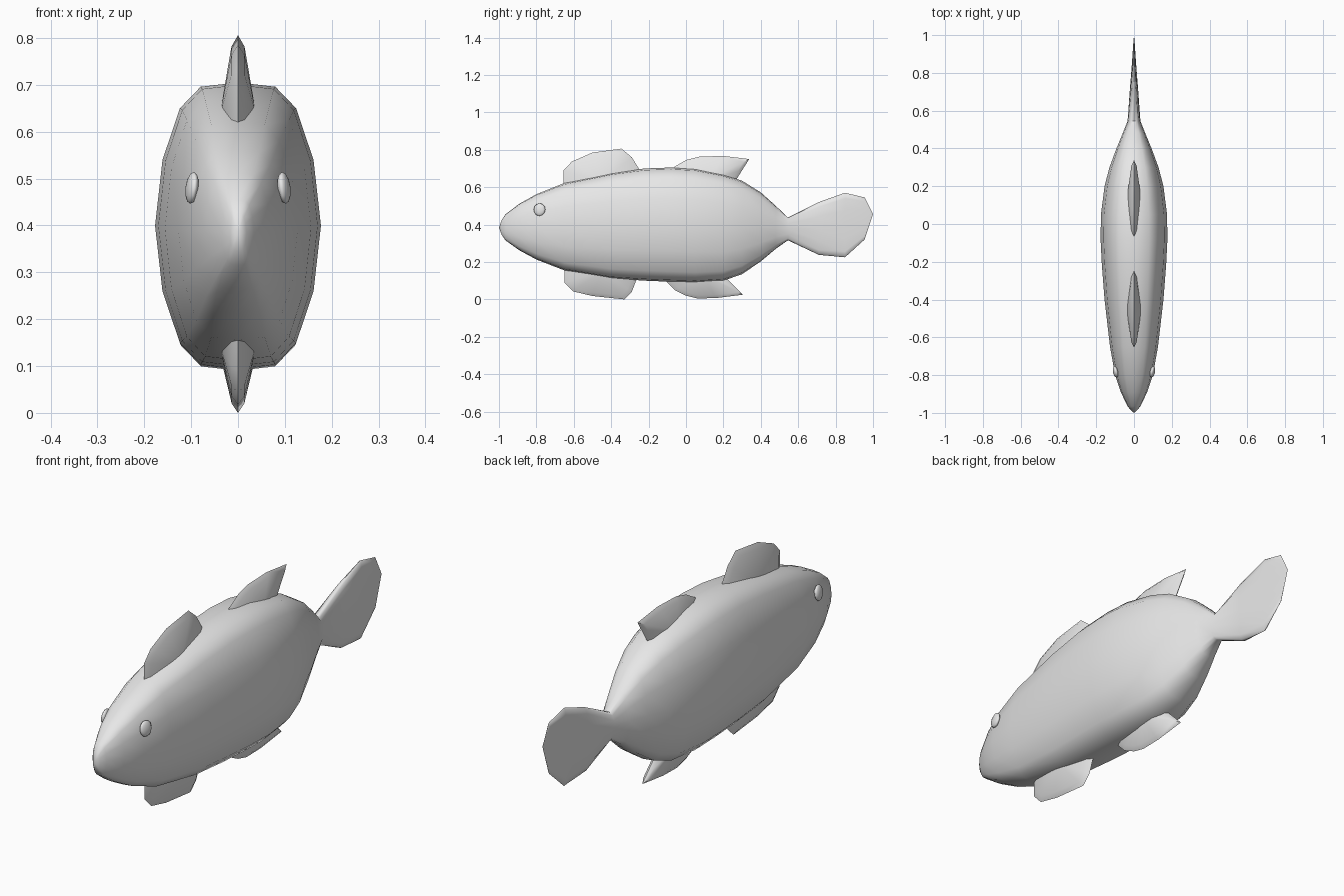
import bpy, bmesh, math

if "Cube" in bpy.data.objects:
    bpy.data.objects.remove(bpy.data.objects["Cube"])

skin = bpy.data.materials.new("pale grey")
skin.diffuse_color = (0.8, 0.8, 0.8, 1)
skin.use_nodes = True
skin.node_tree.nodes["Principled BSDF"].inputs["Base Color"].default_value = skin.diffuse_color


def finish(bm, name, angle):
    bmesh.ops.recalc_face_normals(bm, faces=bm.faces)
    mesh = bpy.data.meshes.new(name)
    bm.to_mesh(mesh)
    bm.free()
    mesh.materials.append(skin)
    ob = bpy.data.objects.new(name, mesh)
    bpy.context.collection.objects.link(ob)
    bpy.ops.object.select_all(action='DESELECT')
    ob.select_set(True)
    bpy.context.view_layer.objects.active = ob
    bpy.ops.object.shade_smooth_by_angle(angle=math.radians(angle))
    return ob


# Body and tail: one loft of 16-sided sections (y, half width, bottom, top)
stations = [
    (-0.985, 0.018, 0.345, 0.425), (-0.965, 0.034, 0.315, 0.455),
    (-0.89, 0.070, 0.262, 0.512), (-0.80, 0.100, 0.213, 0.562),
    (-0.65, 0.127, 0.155, 0.622), (-0.40, 0.156, 0.112, 0.675),
    (-0.22, 0.170, 0.100, 0.700), (-0.08, 0.177, 0.094, 0.705),
    (0.05, 0.175, 0.090, 0.698), (0.20, 0.156, 0.100, 0.668),
    (0.30, 0.130, 0.135, 0.634), (0.40, 0.093, 0.203, 0.572),
    (0.48, 0.060, 0.270, 0.500), (0.545, 0.034, 0.316, 0.437),
    (0.71, 0.022, 0.238, 0.520), (0.85, 0.011, 0.225, 0.570),
    (0.955, 0.004, 0.320, 0.545),
]
quarter = [(0, 1), (0.45, 0.97), (0.70, 0.82), (0.91, 0.46), (1, 0)]
half = quarter + [(x, -z) for x, z in quarter[-2::-1]]
section = half + [(-x, z) for x, z in half[-2:0:-1]]

bm = bmesh.new()
rings = []
for y, w, lo, hi in stations:
    mid, h = (lo + hi) / 2, (hi - lo) / 2
    rings.append([bm.verts.new((x * w, y, mid + z * h)) for x, z in section])
n = len(section)
for a, b in zip(rings, rings[1:]):
    for i in range(n):
        j = (i + 1) % n
        bm.faces.new((a[i], a[j], b[j], b[i]))
for ring, tip in ((rings[0], (0, -1, 0.383)), (rings[-1], (0, 1, 0.455))):
    pole = bm.verts.new(tip)
    for i in range(n):
        bm.faces.new((ring[i], ring[(i + 1) % n], pole))
finish(bm, "body_and_tail", 60)


# Fins: lens-shaped blades, thin at the rim and thick at the sunken root
def fin(name, outline, root):
    bm = bmesh.new()
    rim = [bm.verts.new((0, y, z)) for y, z in outline]
    for side in (-1, 1):
        centre = bm.verts.new((side * 0.04, *root))
        inner = [bm.verts.new((side * 0.014, y + (root[0] - y) * 0.14,
                               z + (root[1] - z) * 0.14)) for y, z in outline]
        for i in range(len(rim) - 1):
            bm.faces.new((rim[i], rim[i + 1], inner[i + 1], inner[i]))
            bm.faces.new((inner[i], inner[i + 1], centre))
    finish(bm, name, 50)


fin("front_dorsal_fin", [(-0.655, 0.58), (-0.655, 0.69), (-0.61, 0.737),
                         (-0.50, 0.785), (-0.345, 0.806), (-0.29, 0.76),
                         (-0.24, 0.68)], (-0.45, 0.63))
fin("rear_dorsal_fin", [(-0.10, 0.68), (-0.06, 0.71), (0.0, 0.745),
                        (0.07, 0.763), (0.20, 0.767), (0.338, 0.75),
                        (0.30, 0.69), (0.25, 0.61)], (0.12, 0.64))
fin("front_belly_fin", [(-0.65, 0.18), (-0.65, 0.09), (-0.605, 0.043),
                        (-0.50, 0.018), (-0.33, 0.0), (-0.29, 0.04),
                        (-0.255, 0.13)], (-0.45, 0.15))
fin("rear_belly_fin", [(-0.12, 0.11), (-0.06, 0.05), (0.0, 0.02),
                       (0.06, 0.005), (0.16, 0.007), (0.305, 0.025),
                       (0.26, 0.07), (0.20, 0.13)], (0.10, 0.13))

# Eyes: small flattened beads tilted to follow the head
for side, label in ((-1, "left"), (1, "right")):
    bpy.ops.mesh.primitive_uv_sphere_add(
        segments=8, ring_count=6, location=(side * 0.098, -0.783, 0.48),
        rotation=(0, -side * 0.12, -side * 0.2))
    eye = bpy.context.object
    eye.name = label + "_eye"
    eye.scale = (0.014, 0.032, 0.034)
    eye.data.materials.append(skin)
    bpy.ops.object.shade_smooth_by_angle(angle=math.radians(60))
